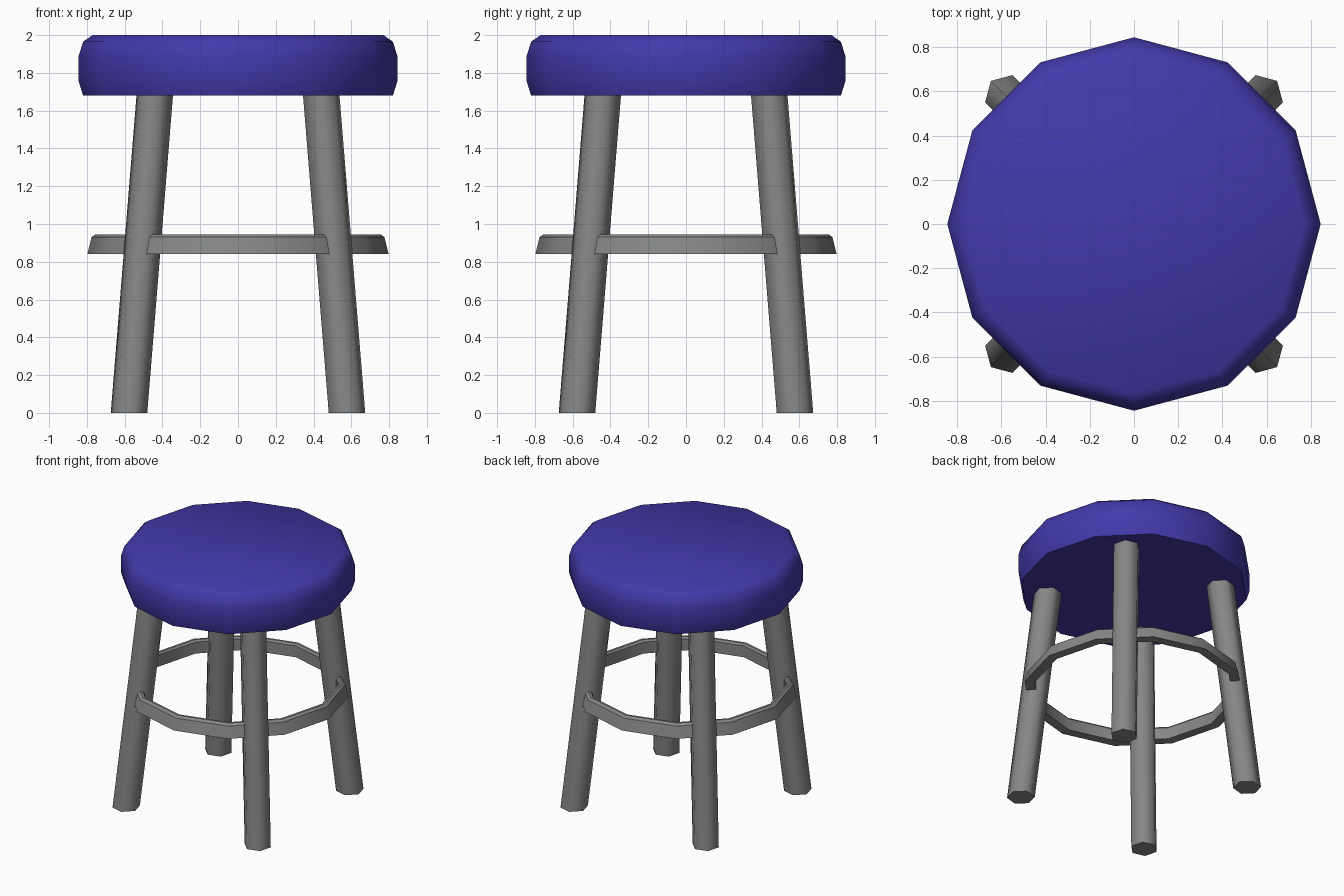
import bpy, bmesh, math
from mathutils import Vector

if "Cube" in bpy.data.objects:
    bpy.data.objects.remove(bpy.data.objects["Cube"])


def material(name, rgb):
    m = bpy.data.materials.new(name)
    m.diffuse_color = (*rgb, 1)
    m.use_nodes = True
    m.node_tree.nodes["Principled BSDF"].inputs["Base Color"].default_value = m.diffuse_color
    return m


BLUE = material("blue_cushion", (0.055, 0.041, 0.40))
GREY = material("grey_metal", (0.235, 0.242, 0.235))


def loft(name, rings, mat, angle, closed=False):
    """Skin a stack of vertex rings, capped at the ends or closed on itself."""
    bm = bmesh.new()
    loops = [[bm.verts.new(p) for p in ring] for ring in rings]
    n = len(loops[0])
    pairs = list(zip(loops, loops[1:]))
    if closed:
        pairs.append((loops[-1], loops[0]))
    else:
        bm.faces.new(loops[0])
        bm.faces.new(loops[-1])
    for a, b in pairs:
        for i in range(n):
            j = (i + 1) % n
            bm.faces.new((a[i], a[j], b[j], b[i]))
    bmesh.ops.recalc_face_normals(bm, faces=bm.faces)
    mesh = bpy.data.meshes.new(name)
    bm.to_mesh(mesh)
    bm.free()
    mesh.materials.append(mat)
    ob = bpy.data.objects.new(name, mesh)
    bpy.context.collection.objects.link(ob)
    bpy.ops.object.select_all(action='DESELECT')
    ob.select_set(True)
    bpy.context.view_layer.objects.active = ob
    bpy.ops.object.shade_smooth_by_angle(angle=math.radians(angle))


def circle(r, z, sides, centre=(0, 0), start=0.0):
    return [Vector((centre[0] + r * math.cos(start + math.tau * i / sides),
                    centre[1] + r * math.sin(start + math.tau * i / sides), z))
            for i in range(sides)]


# Padded seat: twelve-sided with rounded rim
seat = [(0.82, 1.68), (0.845, 1.76), (0.845, 1.885), (0.82, 1.965), (0.77, 2.0)]
loft("seat", [circle(r, z, 12) for r, z in seat], BLUE, 60)

# Foot ring: twelve-sided band that passes through the legs
band = [(0.725, 0.84), (0.798, 0.84), (0.775, 0.93), (0.755, 0.945),
        (0.737, 0.945), (0.725, 0.93)]
loft("foot_ring", [circle(r, z, 12) for r, z in band], GREY, 35, closed=True)

# Four splayed six-sided legs
for side_y, row in ((-1, "front"), (1, "back")):
    for side_x, col in ((-1, "left"), (1, "right")):
        start = math.atan2(side_y, side_x)
        rings = [circle(0.1, z, 6, (side_x * c, side_y * c), start)
                 for z, c in ((0, 0.577), (1.69, 0.44))]
        loft(f"{row}_{col}_leg", rings, GREY, 65)
